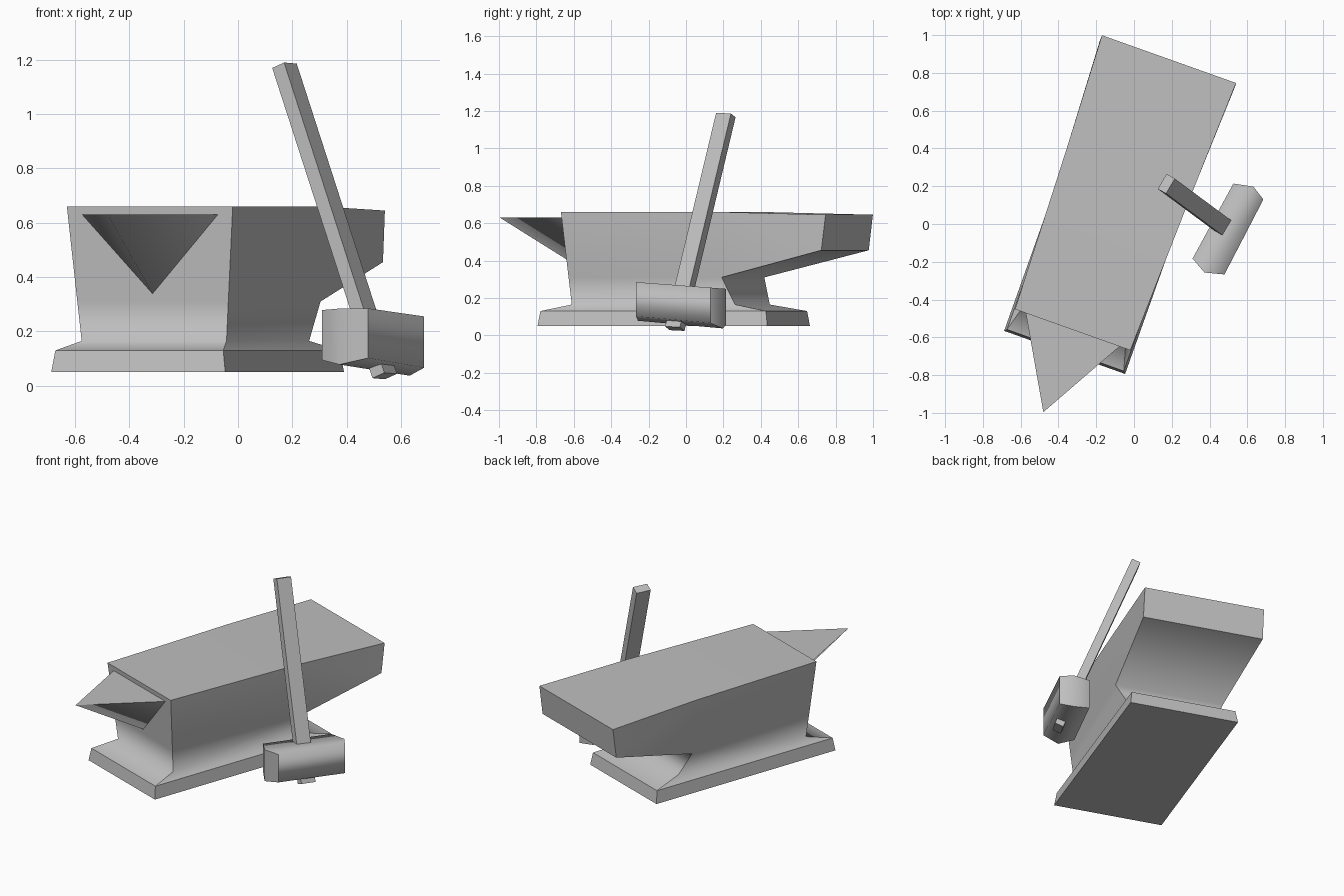
import bpy
import bmesh
from math import radians
from mathutils import Vector, Matrix

cube = bpy.data.objects.get("Cube")
if cube:
    bpy.data.objects.remove(cube)

steel = bpy.data.materials.new("grey steel")
steel.use_nodes = True
grey = (0.52, 0.52, 0.52, 1)
steel.diffuse_color = grey
steel.node_tree.nodes["Principled BSDF"].inputs["Base Color"].default_value = grey


def build(name, verts, faces, sharp_rule):
    """Make a smooth object whose edges are sharp where the rule says so."""
    bm = bmesh.new()
    vs = [bm.verts.new(v) for v in verts]
    for f in faces:
        bm.faces.new([vs[i] for i in f])
    bmesh.ops.recalc_face_normals(bm, faces=bm.faces)
    bm.normal_update()
    for f in bm.faces:
        f.smooth = True
    for e in bm.edges:
        e.smooth = not sharp_rule(e)
    mesh = bpy.data.meshes.new(name)
    bm.to_mesh(mesh)
    bm.free()
    mesh.materials.append(steel)
    ob = bpy.data.objects.new(name, mesh)
    bpy.context.collection.objects.link(ob)
    return ob


def convex_corner(e):
    return e.is_convex and e.calc_face_angle(0) > radians(30)


def place_on_anvil_axis(ob):
    ob.location = (-0.111, 0.04, 0)
    ob.rotation_euler.z = radians(-19.6)


# Anvil: side outline as (y, z, half width), spanned from left to right
outline = [
    (-0.764, 0.05, 0.34), (-0.752, 0.13, 0.328),     # front of the foot
    (-0.59, 0.165, 0.283), (-0.604, 0.31, 0.295),    # front of the waist
    (-0.637, 0.66, 0.324), (0.26, 0.66, 0.352),      # top plate
    (0.884, 0.645, 0.377), (0.86, 0.455, 0.378),     # heel
    (0.281, 0.31, 0.34), (0.334, 0.165, 0.277),      # back of the waist
    (0.528, 0.13, 0.328), (0.54, 0.05, 0.34),        # back of the foot
]
n = len(outline)
verts = [(s * w, y, z) for s in (-1, 1) for y, z, w in outline]
side = [(0, 1, 10, 11), (1, 2, 9, 10), (2, 3, 8, 9), (3, 4, 5, 8), (5, 6, 7, 8)]
faces = [(i, (i + 1) % n, (i + 1) % n + n, i + n) for i in range(n)]
faces += side + [tuple(i + n for i in f) for f in side]
place_on_anvil_axis(build("anvil_body", verts, faces, convex_corner))

# Horn: flat-topped triangular spike
horn = [(-0.27, -0.625, 0.63), (0.27, -0.625, 0.63), (0, -0.6, 0.335), (0, -1.1, 0.63)]
place_on_anvil_axis(build(
    "anvil_horn", horn, [(0, 1, 2), (0, 1, 3), (1, 2, 3), (2, 0, 3)],
    lambda e: all(v.co.z > 0.6 for v in e.verts) or all(v.co.y > -1 for v in e.verts)))

# Hammer head: six-sided plan with wedge ends, leaning slightly down at the back
plan = [(0.31, -0.183), (0.373, -0.257), (0.479, -0.267),
        (0.685, 0.13), (0.632, 0.198), (0.526, 0.214)]
m = len(plan)
keel = (1, 4)
top = [(x, y, 0.265 - 0.075 * y) for x, y in plan]
bottom = [(x, y, (0.055 if i in keel else 0.078) - 0.09 * y)
          for i, (x, y) in enumerate(plan)]
walls = [(i, (i + 1) % m, (i + 1) % m + m, i + m) for i in range(m)]
caps = [(0, 1, 4, 5), (1, 2, 3, 4)]
caps += [tuple(i + m for i in f) for f in caps]


def head_end_edge(e):
    # Every edge is soft except those around the wedge ends
    a, b = (v.index for v in e.verts)
    a, b = sorted((a, b))
    return (b - a == m and a not in keel) or (b - a == 1 and a % m not in (2, 5))


head = build("hammer_head", top + bottom, walls + caps, lambda e: False)
for e in head.data.edges:
    a, b = sorted(e.vertices)
    around_end = b - a == 1 and a % m != 2 and a != m - 1
    end_corner = b - a == m and a not in keel
    e.use_edge_sharp = around_end or end_corner

# Hammer handle: long bar leaning through the head
low, high = Vector((0.54, -0.06, 0.036)), Vector((0.171, 0.213, 1.178))
axis = (high - low).normalized()
wide = Vector((0.49, 0.87, 0))
wide = (wide - axis * wide.dot(axis)).normalized()
thin = axis.cross(wide)
frame = Matrix((wide, thin, axis)).transposed()
bar = [(low + high) / 2 + frame @ Vector((x * 0.046, y * 0.027, z * (high - low).length / 2))
       for z in (-1, 1) for x, y in ((-1, -1), (1, -1), (1, 1), (-1, 1))]
bar_faces = [(0, 1, 2, 3), (4, 5, 6, 7)]
bar_faces += [(i, (i + 1) % 4, (i + 1) % 4 + 4, i + 4) for i in range(4)]
build("hammer_handle", bar, bar_faces, convex_corner)
